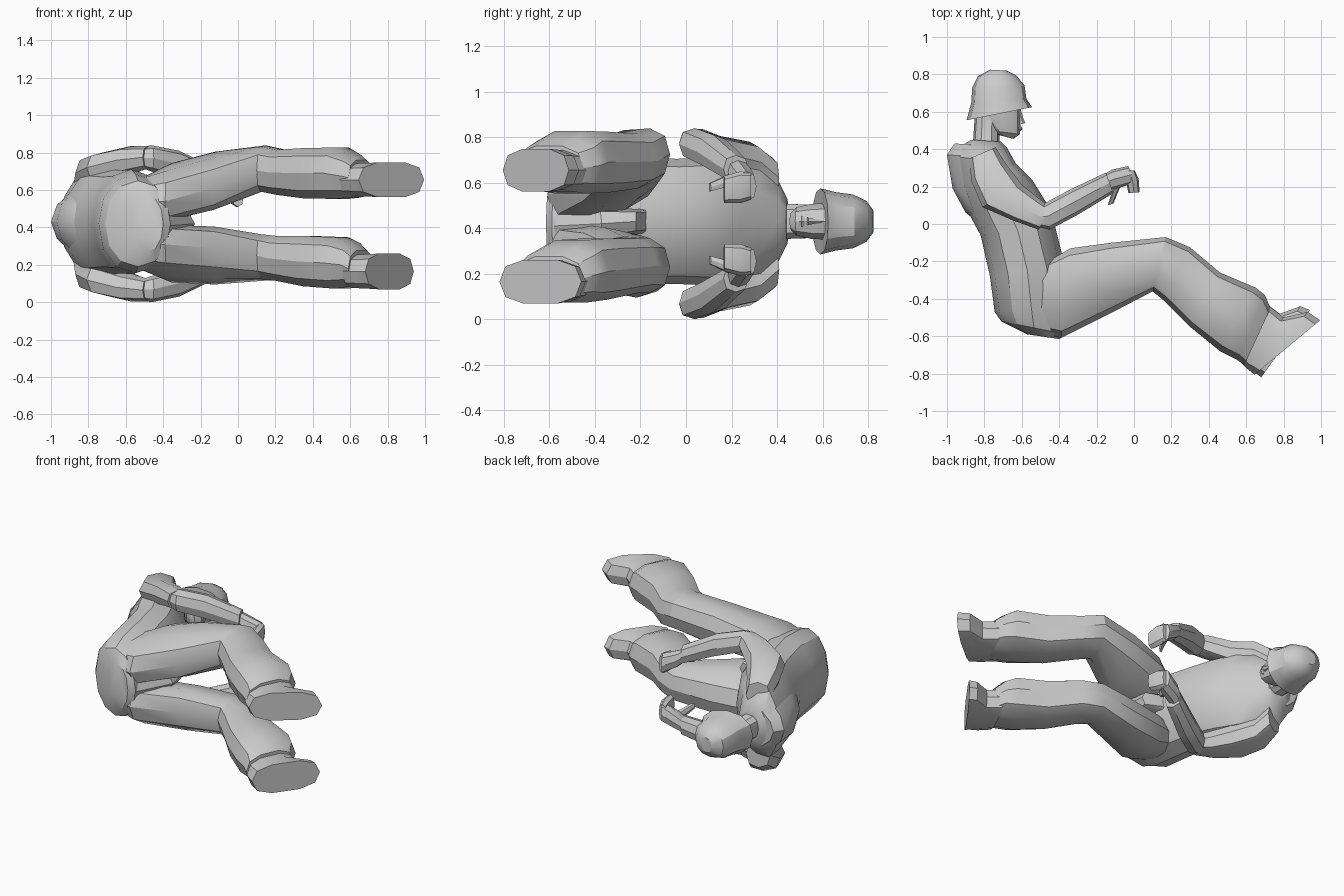
import bpy, bmesh, math
from mathutils import Vector

cube = bpy.data.objects.get("Cube")
if cube:
    bpy.data.objects.remove(cube)

grey = bpy.data.materials.new("plain_grey")
grey.use_nodes = True
colour = (0.6, 0.6, 0.6, 1)
grey.diffuse_color = colour
grey.node_tree.nodes["Principled BSDF"].inputs["Base Color"].default_value = colour


def loft(name, sections, sides=10, boxy=0.8, angle=30):
    """Skin rings; each is (back x, back y, front x, front y, centre z, half width, front rise)."""
    bm = bmesh.new()
    rings = []
    for bx, by, fx, fy, z, hz, *rise in sections:
        mid = Vector(((bx + fx) / 2, (by + fy) / 2, z))
        half = Vector(((fx - bx) / 2, (fy - by) / 2, rise[0] if rise else 0))
        ring = []
        for i in range(sides):
            t = 2 * math.pi * i / sides
            c, s = math.cos(t), math.sin(t)
            c = math.copysign(abs(c) ** boxy, c)
            s = math.copysign(abs(s) ** boxy, s)
            ring.append(bm.verts.new(mid + half * c + Vector((0, 0, hz * s))))
        rings.append(ring)
    for a, b in zip(rings, rings[1:]):
        for i in range(sides):
            j = (i + 1) % sides
            bm.faces.new((a[i], a[j], b[j], b[i]))
    bm.faces.new(rings[0])
    bm.faces.new(rings[-1])
    bmesh.ops.recalc_face_normals(bm, faces=bm.faces)
    mesh = bpy.data.meshes.new(name)
    bm.to_mesh(mesh)
    bm.free()
    mesh.materials.append(grey)
    obj = bpy.data.objects.new(name, mesh)
    bpy.context.collection.objects.link(obj)
    bpy.ops.object.select_all(action='DESELECT')
    obj.select_set(True)
    bpy.context.view_layer.objects.active = obj
    bpy.ops.object.shade_smooth_by_angle(angle=math.radians(angle))


MID = 0.43  # height of the trunk's plane of symmetry; the figure lies on its side

# Trunk, from seat to collar, with a rounded upper back
loft("torso", [
    (-.57, -.59, -.40, -.615, .42, .15),
    (-.71, -.52, -.36, -.59, .42, .23),
    (-.745, -.47, -.35, -.45, .42, .265),
    (-.77, -.28, -.37, -.22, .43, .28),
    (-.82, -.06, -.42, -.02, MID, .275),
    (-.88, .05, -.46, .10, MID, .28),
    (-.93, .20, -.54, .23, MID, .285),
    (-.95, .36, -.63, .32, MID, .26),
    (-.94, .41, -.68, .41, MID, .17),
    (-.87, .45, -.71, .44, MID, .10)], sides=12, boxy=.95)
loft("upper_back", [
    (-.86, .03, -.72, .03, MID, .10),
    (-.90, .06, -.72, .06, MID, .15),
    (-.97, .19, -.72, .19, MID, .18),
    (-1.0, .37, -.72, .35, MID, .17),
    (-.96, .43, -.74, .42, MID, .12)], boxy=1.2)
loft("crotch", [
    (-.52, -.58, -.36, -.58, .41, .08),
    (-.48, -.42, -.23, -.37, .42, .07),
    (-.45, -.22, -.25, -.22, .43, .055),
    (-.45, -.16, -.37, -.18, .43, .05)], sides=8)

# Neck, head and face
loft("neck", [(-.87, .36, -.66, .36, MID, .12), (-.86, .45, -.72, .44, MID, .08),
              (-.85, .60, -.72, .55, MID, .075)])
loft("head", [(-.72, .475, -.645, .455, MID, .04), (-.77, .50, -.61, .48, MID, .065),
              (-.82, .55, -.605, .55, MID, .08), (-.84, .66, -.605, .65, MID, .085)])
loft("nose", [(-.64, .525, -.58, .54, MID, .018), (-.64, .56, -.59, .56, MID, .013),
              (-.64, .61, -.605, .61, MID, .008)], sides=6)
loft("lips", [(-.65, .495, -.604, .497, MID, .02), (-.65, .51, -.596, .508, MID, .028),
              (-.65, .522, -.602, .52, MID, .02)], sides=6)

# Helmet with a flared brim
loft("helmet", [
    (-.895, .555, -.545, .625, MID, .145),
    (-.87, .65, -.575, .67, MID, .128),
    (-.865, .73, -.585, .74, MID, .118),
    (-.835, .79, -.63, .795, MID, .09),
    (-.77, .825, -.68, .82, MID, .05)], sides=12, boxy=.9)

for side, k in (("left", 1), ("right", -1)):
    def at(d):
        return 0.42 + k * d

    # Shoulder and upper arm, then forearm
    loft(side + "_upper_arm", [
        (-.88, .35, -.74, .41, at(.20), .09),
        (-.87, .23, -.69, .33, at(.27), .09),
        (-.81, .09, -.60, .21, at(.30), .085),
        (-.65, .02, -.50, .13, at(.34), .075),
        (-.51, -.03, -.45, .09, at(.355), .06)], sides=8)
    loft(side + "_forearm", [
        (-.54, -.01, -.52, .09, at(.355), .05),
        (-.45, -.03, -.48, .11, at(.35), .07),
        (-.30, .05, -.33, .19, at(.315), .075),
        (-.11, .165, -.15, .275, at(.24), .06)], sides=8)
    # Hand with curled fingers and a thumb
    loft(side + "_palm", [
        (-.14, .18, -.16, .265, at(.24), .045),
        (-.09, .19, -.12, .29, at(.21), .055),
        (.01, .22, -.03, .31, at(.165), .065)], sides=8)
    loft(side + "_fingers", [
        (-.05, .285, .005, .285, at(.165), .06),
        (-.045, .24, .025, .24, at(.16), .07),
        (-.03, .165, .03, .17, at(.15), .06)], sides=8)
    loft(side + "_thumb", [
        (-.11, .20, -.06, .23, at(.20), .03),
        (-.14, .10, -.11, .11, at(.16), .02)], sides=6)

# Legs: shared side outline; heights and outward lean follow each leg's spread
outline = [
    (-.62, -.55, -.46, -.20, .10, .03), (-.39, -.61, -.34, -.13, .14, .05),
    (-.13, -.48, -.12, -.10, .145, .04), (.10, -.36, .17, -.07, .125, .01),
    (.16, -.41, .30, -.125, .125, 0), (.30, -.55, .46, -.26, .14, 0),
    (.46, -.68, .65, -.34, .143, 0), (.55, -.725, .70, -.38, .12, 0),
    (.59, -.755, .73, -.45, .10, 0)]
heights = {"left": (.56, .59, .65, .715, .695, .69, .69, .675, .665),
           "right": (.28, .26, .25, .24, .235, .22, .21, .20, .18)}
# Boots: ankle, instep, toe cap and sole
boots = {"left": (.655, [(.54, -.71, .70, -.42, .09), (.60, -.77, .80, -.50, .092),
                         (.625, -.79, .93, -.47, .094), (.645, -.805, .995, -.515, .097)]),
         "right": (.165, [(.56, -.72, .70, -.42, .09), (.62, -.775, .78, -.48, .095),
                          (.655, -.80, .89, -.44, .097), (.68, -.82, .94, -.46, .1)])}
for side, lean in (("left", 1), ("right", -1)):
    loft(side + "_leg", [(*s[:4], z, s[4], lean * s[5])
                         for s, z in zip(outline, heights[side])])
    z, rings = boots[side]
    loft(side + "_boot", [(*r[:4], z, r[4]) for r in rings], boxy=.75)
